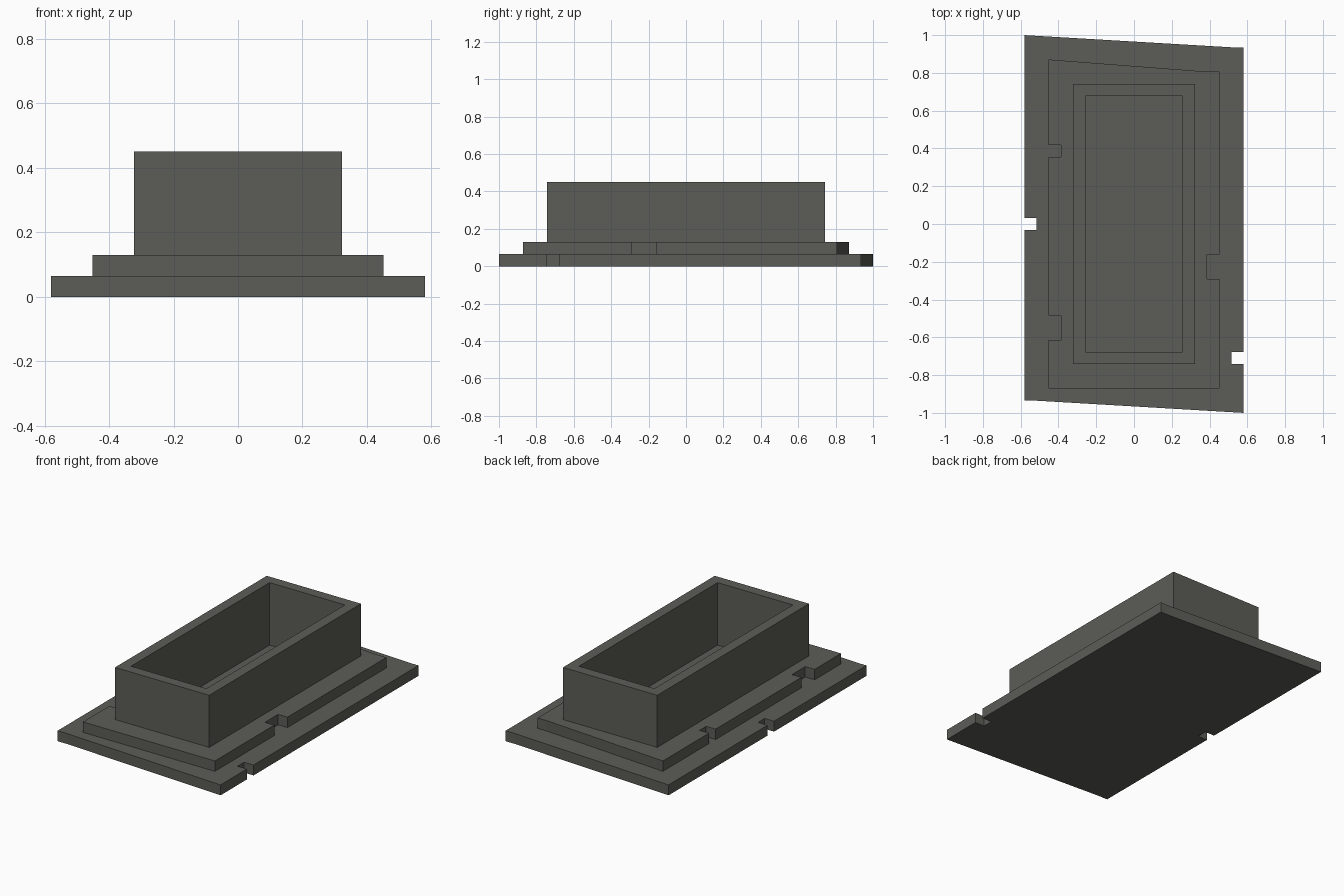
import bpy
import bmesh
from mathutils import Vector

cube = bpy.data.objects.get("Cube")
if cube:
    bpy.data.objects.remove(cube, do_unlink=True)

U = 2 / 31  # grid module: the base is 31 modules long, 18 wide

stone = bpy.data.materials.new("dark_grey_stone")
stone.use_nodes = True
colour = (0.107, 0.107, 0.095, 1)
stone.diffuse_color = colour
bsdf = next(n for n in stone.node_tree.nodes if n.type == 'BSDF_PRINCIPLED')
bsdf.inputs["Base Color"].default_value = colour
bsdf.inputs["Roughness"].default_value = 0.9


def side(x, y, notches, s):
    """One long edge, from -y to +y, stepping in one module at each notch."""
    points = [(s * x, -y), (s * x, y)]
    for low, high in notches:
        inner = s * (x - 1)
        steps = [(s * x, low), (inner, low), (inner, high), (s * x, high)]
        if low == -y:      # notch in the front corner
            points[0:1] = steps[2:]
        elif high == y:    # notch in the back corner
            points[-1:] = steps[:2]
        else:
            points[-1:-1] = steps
    return points


def outline(x, y, left=(), right=()):
    """Closed rectangle with notches cut into its left (+x) and right (-x) edges."""
    return side(x, y, left, 1) + side(x, y, right, -1)[::-1]


def slab(name, loops, z0, z1):
    """Fill an outline (second loop is a hole) and extrude it upwards."""
    bm = bmesh.new()
    edges = []
    for loop in loops:
        verts = [bm.verts.new((x * U, y * U, z0 * U)) for x, y in loop]
        edges += [bm.edges.new((v, verts[i - 1])) for i, v in enumerate(verts)]
    bmesh.ops.triangle_fill(bm, edges=edges, use_beauty=True, normal=Vector((0, 0, 1)))
    top = bmesh.ops.extrude_face_region(bm, geom=bm.faces[:])["geom"]
    top_verts = [g for g in top if isinstance(g, bmesh.types.BMVert)]
    bmesh.ops.translate(bm, verts=top_verts, vec=(0, 0, (z1 - z0) * U))
    bmesh.ops.recalc_face_normals(bm, faces=bm.faces[:])
    bmesh.ops.dissolve_limit(bm, angle_limit=0.01, verts=bm.verts[:], edges=bm.edges[:])
    mesh = bpy.data.meshes.new(name)
    bm.to_mesh(mesh)
    bm.free()
    mesh.materials.append(stone)
    obj = bpy.data.objects.new(name, mesh)
    bpy.context.collection.objects.link(obj)
    return obj


cavity = outline(4, 10.5)

# Bottom step, whose top is also the floor of the basin
slab("base_step", [outline(9, 15.5,
                           left=[(-11.5, -10.5), (14.5, 15.5)],
                           right=[(-15.5, -14.5), (-0.5, 0.5)])], 0, 1)

# Second step, open in the middle
slab("upper_step", [outline(7, 13.5,
                            left=[(-4.5, -2.5), (12.5, 13.5)],
                            right=[(-9.5, -7.5), (5.5, 6.5)]), cavity], 1, 2)

# Tall basin walls
slab("basin_walls", [outline(5, 11.5), cavity], 2, 7)
